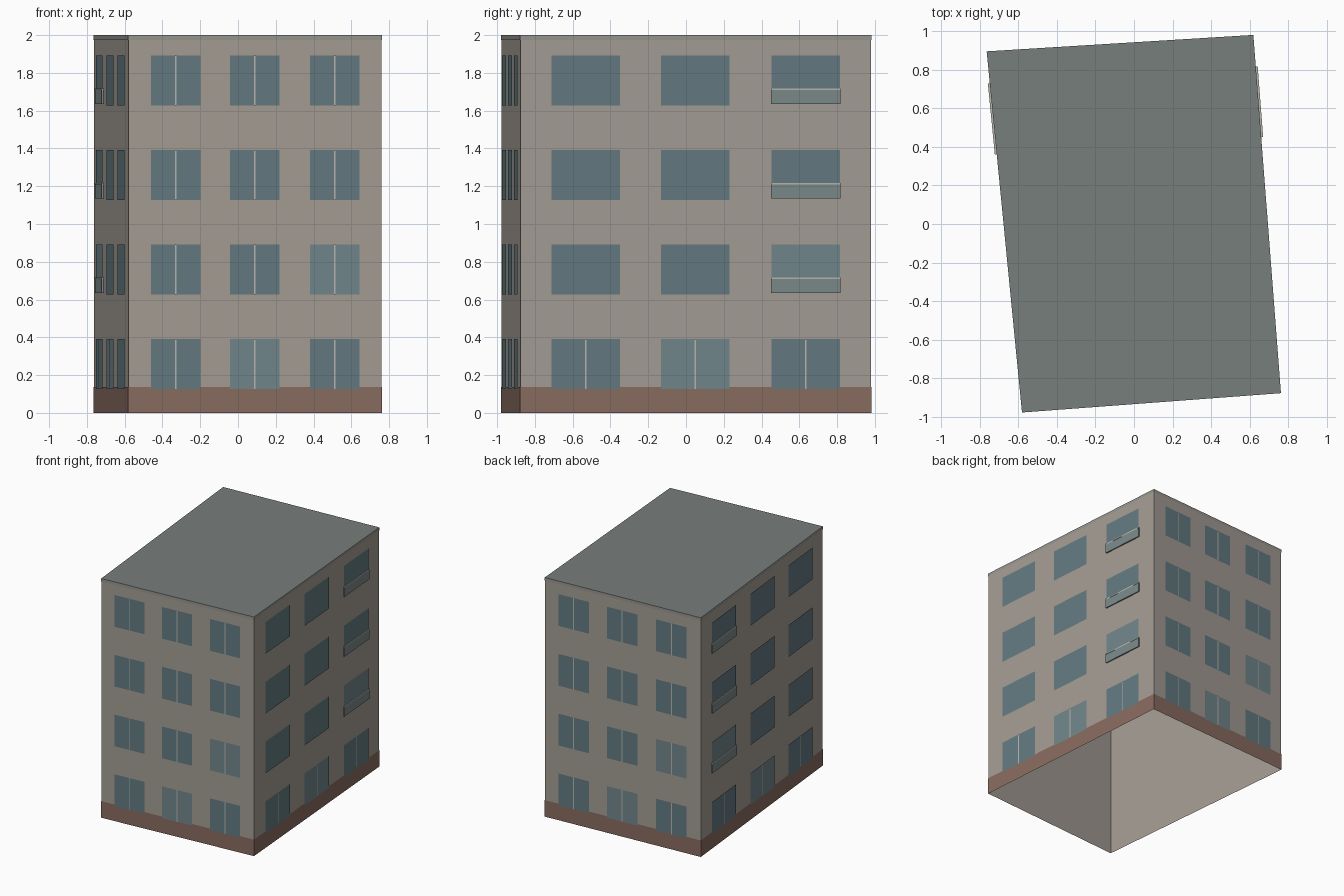
import bpy, bmesh
from mathutils import Vector

if "Cube" in bpy.data.objects:
    bpy.data.objects.remove(bpy.data.objects["Cube"])

# Footprint corners, counter-clockwise from front left (slightly skewed)
CORNERS = [Vector(c) for c in ((-0.58, -0.976), (0.761, -0.876), (0.618, 0.979), (-0.763, 0.894))]
HEIGHT = 2.0
FLOOR = 0.5


def material(name, rgb):
    m = bpy.data.materials.new(name)
    m.diffuse_color = (*rgb, 1)
    m.use_nodes = True
    m.node_tree.nodes["Principled BSDF"].inputs["Base Color"].default_value = m.diffuse_color
    return m


def finish(bm, name, mat):
    bmesh.ops.recalc_face_normals(bm, faces=bm.faces) if name in BOXED else None
    mesh = bpy.data.meshes.new(name)
    bm.to_mesh(mesh)
    bm.free()
    mesh.materials.append(mat)
    ob = bpy.data.objects.new(name, mesh)
    bpy.context.collection.objects.link(ob)
    return ob


def ring_shell(name, mat, z0, z1, scale=1.0, cap=False):
    """Band of wall following the footprint, optionally closed on top."""
    bm = bmesh.new()
    low = [bm.verts.new((c.x * scale, c.y * scale, z0)) for c in CORNERS]
    top = [bm.verts.new((c.x * scale, c.y * scale, z1)) for c in CORNERS]
    for i in range(4):
        j = (i + 1) % 4
        bm.faces.new((low[i], low[j], top[j], top[i]))
    if cap:
        bm.faces.new(top)
    return finish(bm, name, mat)


def panel(bm, side, f0, f1, z0, z1, out):
    """Flat rectangle on a wall, f0..f1 are fractions of the wall length."""
    a, b = CORNERS[side], CORNERS[(side + 1) % 4]
    d = b - a
    n = Vector((d.y, -d.x)).normalized() * out
    p, q = a + d * f0 + n, a + d * f1 + n
    verts = [bm.verts.new((v.x, v.y, z)) for v, z in ((p, z0), (q, z0), (q, z1), (p, z1))]
    bm.faces.new(verts)
    return verts


def slab(bm, side, f0, f1, z0, z1, out):
    """Thin block standing out from a wall."""
    back = panel(bm, side, f0, f1, z0, z1, 0.001)
    front = panel(bm, side, f0, f1, z0, z1, out)
    for i in range(4):
        j = (i + 1) % 4
        bm.faces.new((back[i], back[j], front[j], front[i]))


MATS = {
    "glass_panes": material("glass", (0.125, 0.195, 0.22)),
    "pale_glass_panes": material("pale_glass", (0.165, 0.24, 0.26)),
    "window_mullions": material("frame", (0.48, 0.47, 0.43)),
    "balcony_railings": material("railing", (0.20, 0.25, 0.25)),
    "balcony_handrails": material("handrail", (0.48, 0.47, 0.43)),
}
BOXED = ("balcony_railings", "balcony_handrails")
wall_mat = material("plaster", (0.37, 0.335, 0.295))
plinth_mat = material("brick", (0.25, 0.15, 0.118))
roof_mat = material("roofing", (0.185, 0.21, 0.20))
trim_mat = material("trim", (0.31, 0.30, 0.275))

# Main shell, open underneath
ring_shell("walls", wall_mat, 0, HEIGHT - 0.003)
ring_shell("plinth", plinth_mat, 0, 0.138, 1.003)
ring_shell("roof_edge", trim_mat, HEIGHT - 0.025, HEIGHT, 1.003)

# Roof sheet
bm = bmesh.new()
bm.faces.new([bm.verts.new((c.x * 1.003, c.y * 1.003, HEIGHT)) for c in CORNERS])
finish(bm, "roof", roof_mat)

# Windows, mullions and shallow balconies on all four sides
parts = {name: bmesh.new() for name in MATS}
for side in range(4):
    long_side = side % 2 == 1
    for level in range(4):
        z0, z1 = level * FLOOR + 0.127, level * FLOOR + 0.392
        for col, mid in enumerate((0.186, 0.498, 0.814)):
            if side == 3:
                mid = 1 - mid
            f0, f1 = mid - 0.098, mid + 0.098
            pale = (level, col) in ((0, 1), (1, 2))
            balcony = long_side and col == 2 and level > 0
            glass = parts["pale_glass_panes" if pale else "glass_panes"]
            panel(glass, side, f0, f1, z0 + (0.01 if balcony else 0), z1, 0.006)
            if balcony:
                slab(parts["balcony_railings"], side, f0 - 0.001, f1 + 0.001, z0 + 0.008, z0 + 0.083, 0.011)
                slab(parts["balcony_handrails"], side, f0 - 0.001, f1 + 0.001, z0 + 0.083, z0 + 0.091, 0.012)
            elif not long_side or level == 0:
                w = 0.0022 if long_side else 0.003
                panel(parts["window_mullions"], side, mid - w, mid + w, z0, z1, 0.008)

for name, bm in parts.items():
    finish(bm, name, MATS[name])
